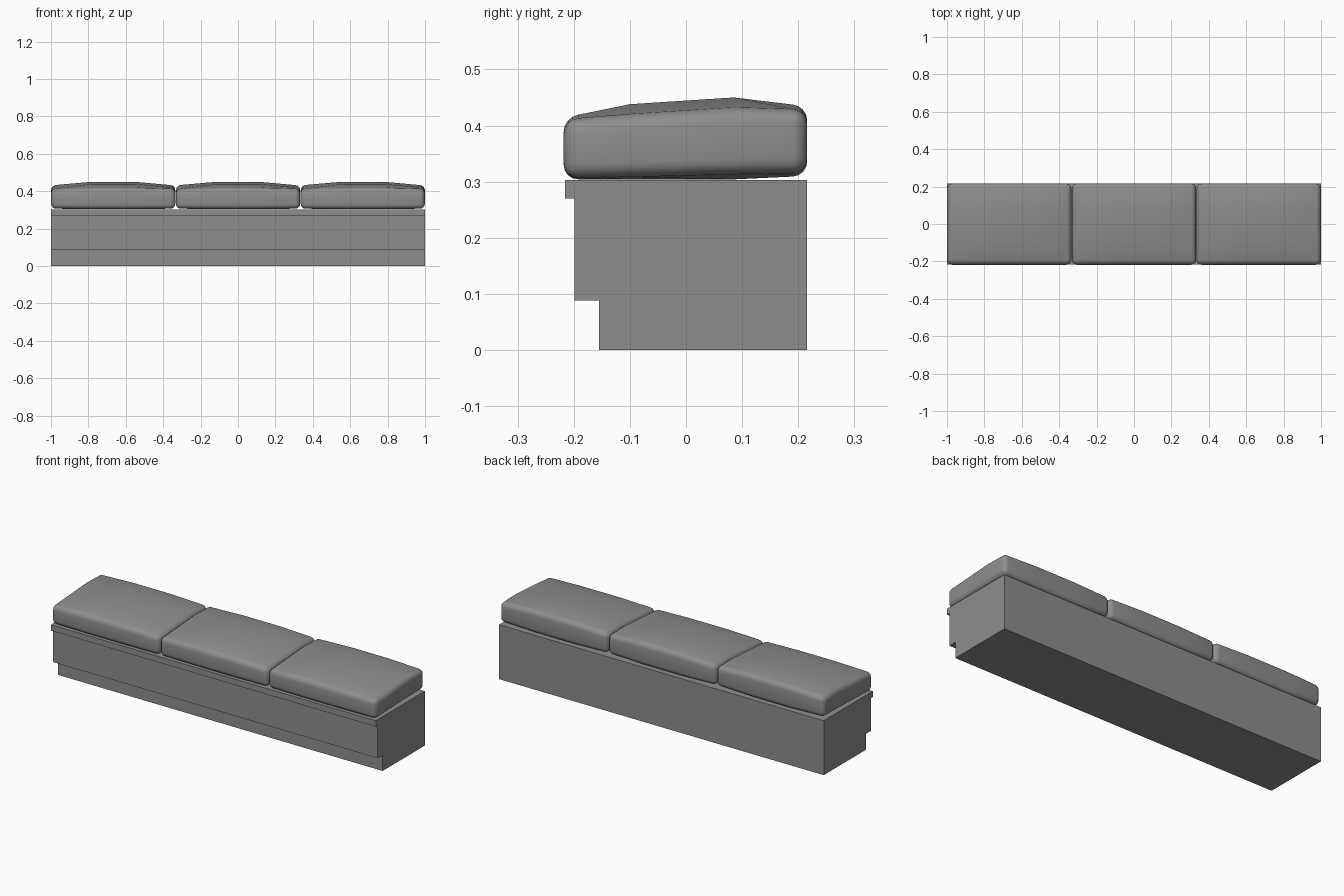
import bpy, bmesh, math
from mathutils import Vector

cube = bpy.data.objects.get("Cube")
if cube:
    bpy.data.objects.remove(cube, do_unlink=True)

grey = bpy.data.materials.new("mid_grey")
grey.use_nodes = True
COLOUR = (0.27, 0.27, 0.27, 1)
grey.diffuse_color = COLOUR
grey.node_tree.nodes["Principled BSDF"].inputs["Base Color"].default_value = COLOUR


def finish(name, bm, x=0, smooth=False):
    bmesh.ops.recalc_face_normals(bm, faces=bm.faces)
    mesh = bpy.data.meshes.new(name)
    bm.to_mesh(mesh)
    bm.free()
    mesh.materials.append(grey)
    ob = bpy.data.objects.new(name, mesh)
    ob.location.x = x
    bpy.context.collection.objects.link(ob)
    if smooth:
        bpy.ops.object.select_all(action='DESELECT')
        ob.select_set(True)
        bpy.context.view_layer.objects.active = ob
        bpy.ops.object.shade_smooth_by_angle(angle=math.radians(40))
    return ob


# Bench base: stepped side profile with a toe kick and a top lip
profile = [(-0.155, 0), (0.216, 0), (0.216, 0.303), (-0.216, 0.303),
           (-0.216, 0.27), (-0.199, 0.27), (-0.199, 0.088), (-0.155, 0.088)]
bm = bmesh.new()
face = bm.faces.new([bm.verts.new((-1, y, z)) for y, z in profile])
ext = bmesh.ops.extrude_face_region(bm, geom=[face])
bmesh.ops.translate(bm, vec=(2, 0, 0),
                    verts=[v for v in ext["geom"] if isinstance(v, bmesh.types.BMVert)])
finish("bench_base", bm)

# Crowned cushion: per row, y and the top and bottom heights at the sides and middle
ROWS = [(-0.218, 0.411, 0.415, 0.306, 0.304),
        (-0.1, 0.419, 0.438, 0.309, 0.304),
        (0.085, 0.431, 0.45, 0.314, 0.304),
        (0.216, 0.428, 0.435, 0.316, 0.31)]
HALF, CROWN = 0.332, 0.115


def cushion(name, x):
    bm = bmesh.new()
    bmesh.ops.create_cube(bm, size=2)
    for axis in (Vector((1, 0, 0)), Vector((0, 1, 0))):
        for cut in (-1 / 3, 1 / 3):
            bmesh.ops.bisect_plane(bm, geom=bm.verts[:] + bm.edges[:] + bm.faces[:],
                                   plane_co=axis * cut, plane_no=axis)
    for v in bm.verts:
        y, top_side, top_mid, low_side, low_mid = ROWS[round((v.co.y + 1) * 1.5)]
        side = abs(v.co.x) > 0.9
        top, low = (top_side, low_side) if side else (top_mid, low_mid)
        v.co = (math.copysign(HALF if side else CROWN, v.co.x), y,
                top if v.co.z > 0 else low)
    # Round every border of the pillow
    bmesh.ops.recalc_face_normals(bm, faces=bm.faces)
    rims = [e for e in bm.edges if e.calc_face_angle(0) > math.radians(50)]
    bmesh.ops.bevel(bm, geom=rims, offset=0.026, segments=4, profile=0.5,
                    affect='EDGES', clamp_overlap=True)
    finish(name, bm, x, smooth=True)


for name, x in (("right_cushion", -0.667), ("middle_cushion", 0), ("left_cushion", 0.667)):
    cushion(name, x)
